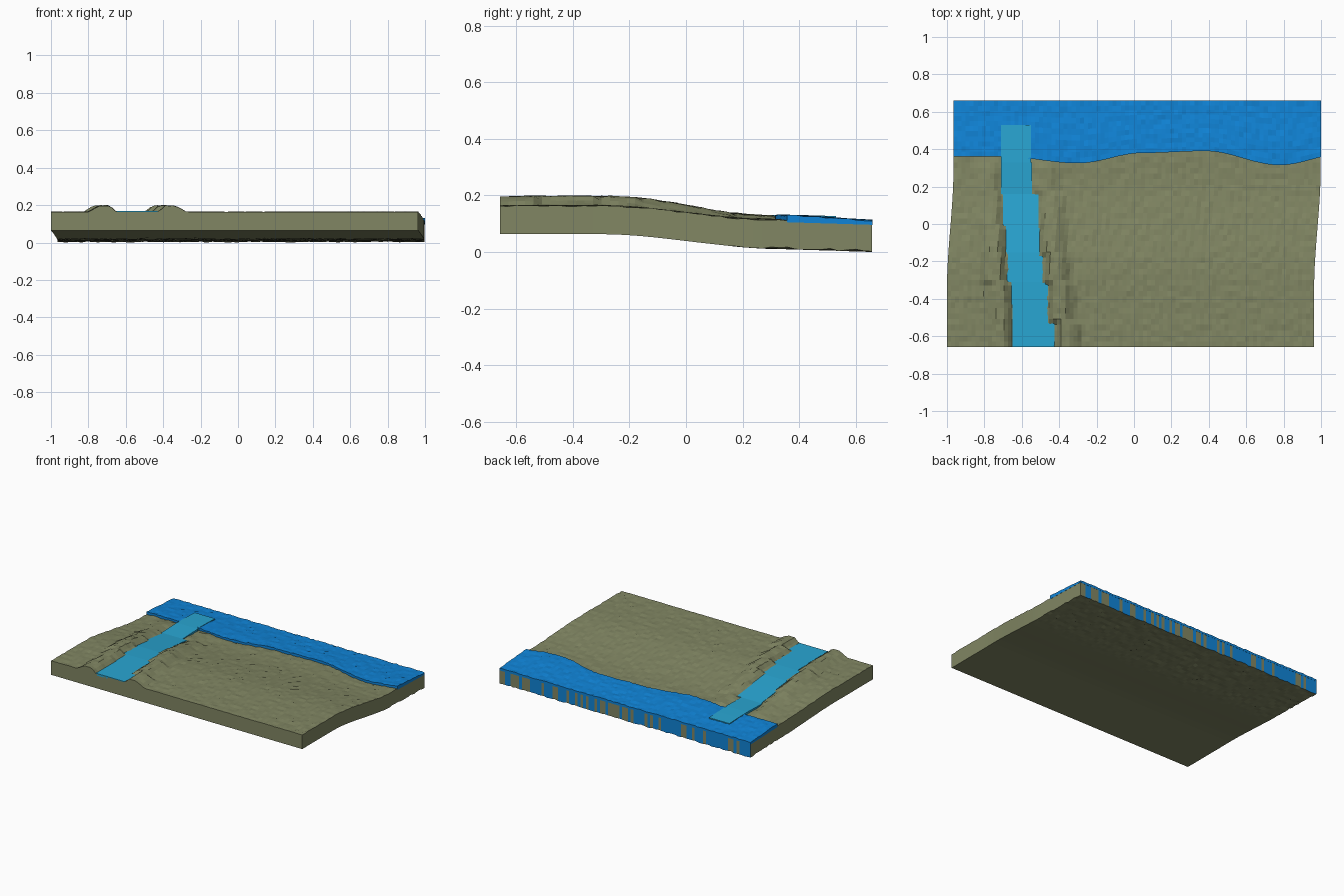
import bpy, random
from math import cos, pi

if "Cube" in bpy.data.objects:
    bpy.data.objects.remove(bpy.data.objects["Cube"])

random.seed(4)
HALF = 0.658


def material(name, rgb):
    m = bpy.data.materials.new(name)
    m.diffuse_color = (*rgb, 1)
    m.use_nodes = True
    m.node_tree.nodes["Principled BSDF"].inputs["Base Color"].default_value = m.diffuse_color
    return m


EARTH = material("earth", (0.22, 0.24, 0.125))
SEA = material("sea", (0.005, 0.23, 0.68))
STREAM = material("stream", (0.022, 0.38, 0.65))


def ease(a, b, t):
    t = min(1, max(0, (t - a) / (b - a)))
    return t * t * (3 - 2 * t)


def track(points, t, smooth=False):
    """Value at t along a list of (position, value) points."""
    for (a, p), (b, q) in zip(points, points[1:]):
        if t <= b:
            f = max(0, (t - a) / (b - a))
            return p + (q - p) * ((1 - cos(pi * f)) / 2 if smooth else f)
    return points[-1][1]


def base(y):
    """Underside height: a gentle slope from land down to sea."""
    return 0.063 - 0.048 * ease(-0.3, 0.3, y) - 0.011 * max(0, y - 0.3) / 0.36


def shear(y):
    return 0.035 * ease(-0.35, 0.3, y)


def jitter(a):
    return random.uniform(-a, a)


def slab(name, nu, nv, place, top, bottom, mats, wall_mat=None):
    """Closed sheet over a grid; place(i, j) gives x, y."""
    verts, faces = [], []
    for height in (top, bottom):
        for j in range(nv + 1):
            for i in range(nu + 1):
                x, y = place(i, j)
                verts.append((x, y, height(x, y)))
    n = (nu + 1) * (nv + 1)
    at = lambda i, j: j * (nu + 1) + i
    for j in range(nv):
        for i in range(nu):
            q = [at(i, j), at(i + 1, j), at(i + 1, j + 1), at(i, j + 1)]
            faces += [q, [n + k for k in reversed(q)]]
    rim = [at(i, 0) for i in range(nu)] + [at(nu, j) for j in range(nv)]
    rim += [at(i, nv) for i in range(nu, 0, -1)] + [at(0, j) for j in range(nv, 0, -1)]
    for a, b in zip(rim, rim[1:] + rim[:1]):
        faces.append([a, n + a, n + b, b])
    mesh = bpy.data.meshes.new(name)
    mesh.from_pydata(verts, [], faces)
    for m in mats:
        mesh.materials.append(m)
    if wall_mat:
        for p in mesh.polygons:
            p.material_index = wall_mat(p)
    ob = bpy.data.objects.new(name, mesh)
    bpy.context.collection.objects.link(ob)
    return ob


# stream: stepped strips (start y, left x, right x)
steps = [(-0.658, -0.65, -0.425), (-0.53, -0.65, -0.46), (-0.43, -0.655, -0.46),
         (-0.31, -0.68, -0.485), (-0.15, -0.685, -0.505), (-0.02, -0.70, -0.51),
         (0.16, -0.71, -0.545), (0.33, -0.71, -0.55), (0.43, -0.71, -0.55)]
stream_rows = []
for k, (y, l, r) in enumerate(steps):
    end = steps[k + 1][0] - 0.002 if k < len(steps) - 1 else 0.53
    stream_rows += [(y, l, r), (end, l, r)]

BANK = [(0, 0), (0.035, 1), (0.09, 1), (0.15, 0)]


def bank(x, y):
    l, r = [(s[1], s[2]) for s in steps if s[0] <= y + 0.001][-1]
    d = max(l - x, x - r)
    return 0.034 * track(BANK, d) * (1 - 0.6 * ease(-0.2, 0.3, y)) * (1 - ease(0.3, 0.36, y))


def ground(x, y):
    edge = abs(y) > 0.65
    return base(y) + 0.1 + bank(x, y) + jitter(0.001 if edge else 0.003)


# land: terrain block with banks, striped blue on its back wall
NX, NY = 90, 44


def land_place(i, j):
    y = -HALF + 2 * HALF * j / NY
    return -1 + 1.963 * i / NX + shear(y), y


def underside(x, y):
    return max(0, base(y) + jitter(0.004) * ease(0.1, 0.3, y))


slab("land", NX, NY, land_place, ground, underside, [EARTH, SEA],
     lambda p: int(p.normal.y > 0.9 and random.random() < 0.6))

# sea: thin rippled sheet with a wavy shoreline
SHORE = [(-1, 0.36), (-0.7, 0.36), (-0.3, 0.325), (0.05, 0.38), (0.38, 0.39),
         (0.78, 0.315), (1.1, 0.37)]


def sea_place(i, j):
    x = -0.966 + 1.965 * i / NX
    s = track(SHORE, x, True)
    return x, s + (HALF + 0.001 - s) * j / 11


def sea_top(x, y):
    return base(y) + 0.116 - 0.008 * ease(0.4, 0.65, y) + jitter(0.003)


slab("sea", NX, 11, sea_place, sea_top, lambda x, y: base(y) + 0.092, [SEA])


# stream: pale flow running down over the sea edge
def stream_place(i, j):
    y, l, r = stream_rows[j]
    return l + (r - l) * i / 4, y


slab("stream", 4, len(stream_rows) - 1, stream_place,
     lambda x, y: base(y) + 0.105 + 0.014 * ease(0.2, 0.36, y),
     lambda x, y: base(y) + 0.09, [STREAM])
